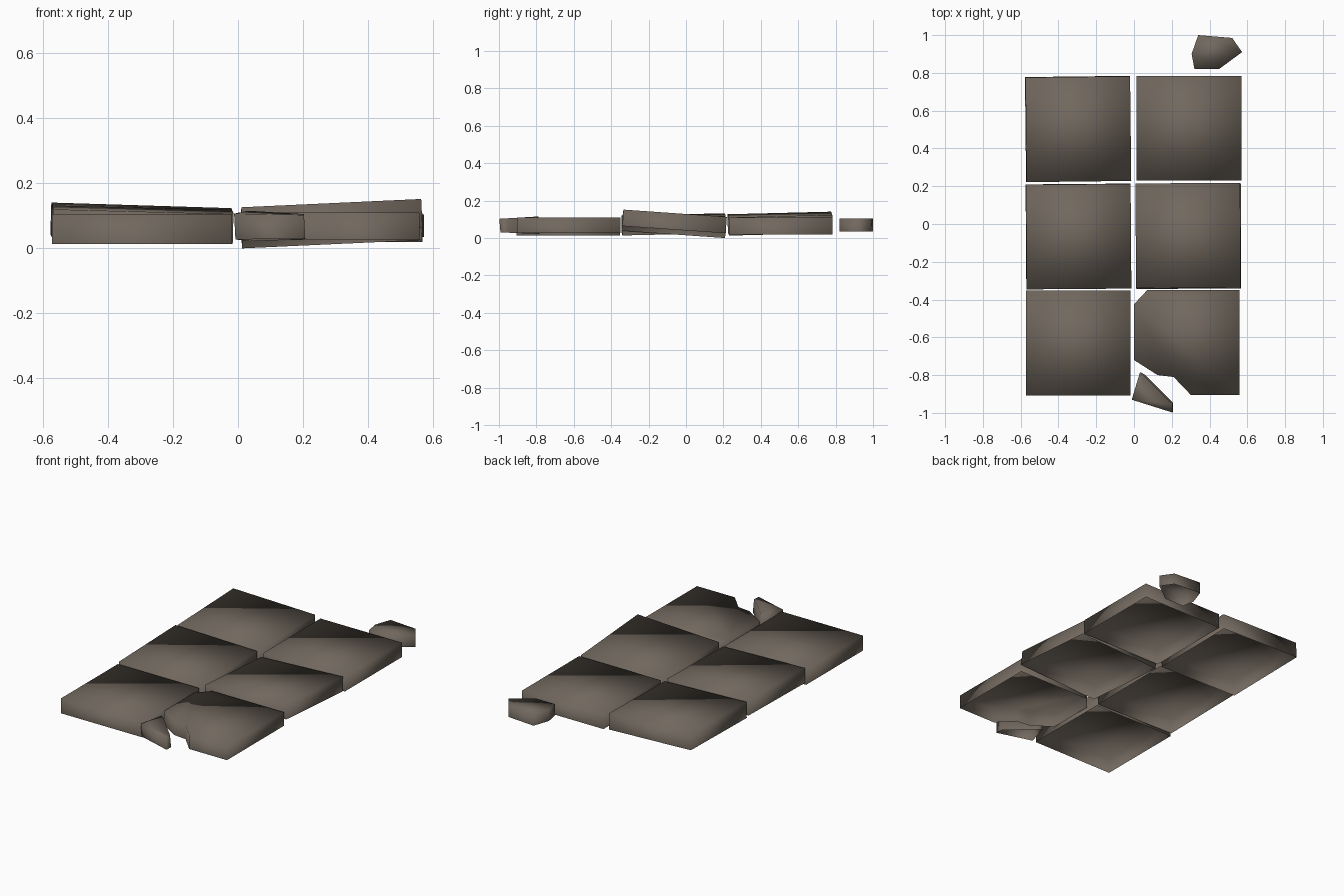
import bpy, bmesh
from mathutils import Matrix, Euler

if "Cube" in bpy.data.objects:
    bpy.data.objects.remove(bpy.data.objects["Cube"])

stone = bpy.data.materials.new("dark_paving_stone")
stone.diffuse_color = (0.165, 0.138, 0.112, 1)
stone.use_nodes = True
stone.node_tree.nodes["Principled BSDF"].inputs["Base Color"].default_value = stone.diffuse_color


def finish(bm, name):
    """Turn a bmesh into a smooth shaded stone object."""
    for f in bm.faces:
        f.smooth = True
    me = bpy.data.meshes.new(name)
    bm.to_mesh(me)
    bm.free()
    me.materials.append(stone)
    ob = bpy.data.objects.new(name, me)
    bpy.context.collection.objects.link(ob)


def tile(name, x, y, z, thick, slope_x, slope_y, yaw):
    """Square slab, open underneath, tilted by its height slopes along x and y."""
    bm = bmesh.new()
    bmesh.ops.create_cube(bm, size=1)
    base = [f for f in bm.faces if f.normal.z < -0.5]
    bmesh.ops.delete(bm, geom=base, context='FACES_ONLY')
    m = (Matrix.Translation((x, y, z))
         @ Euler((slope_y, -slope_x, yaw)).to_matrix().to_4x4()
         @ Matrix.Diagonal((0.554, 0.554, thick, 1)))
    bm.transform(m)
    finish(bm, name)


def shard(name, outline, z0, z1, shift=(0, 0), grow=(0, 0)):
    """Broken slab, open underneath: base slid by shift, ends thickened along y by grow."""
    bm = bmesh.new()
    yc = sum(p[1] for p in outline) / len(outline)
    top = [bm.verts.new((x, y, z1 + grow[1] * (y - yc))) for x, y in outline]
    low = [bm.verts.new((x + shift[0], y + shift[1], z0 + grow[0] * (y - yc)))
           for x, y in outline]
    bm.faces.new(top)
    n = len(top)
    for i in range(n):
        bm.faces.new((top[i], low[i], low[(i + 1) % n], top[(i + 1) % n]))
    finish(bm, name)


# whole slabs: x, y, z, thickness, slope x, slope y, yaw
tile("front_left_slab", -0.295, -0.63, 0.060, 0.092, 0.0, 0.0, 0.0)
tile("middle_left_slab", -0.294, -0.066, 0.073, 0.092, -0.026, 0.022, 0.008)
tile("back_left_slab", -0.296, 0.503, 0.077, 0.097, -0.031, 0.025, 0.012)
tile("middle_right_slab", 0.288, -0.063, 0.076, 0.088, 0.046, -0.07, 0.007)
tile("back_right_slab", 0.291, 0.507, 0.064, 0.09, 0.0, 0.0, 0.0)

# slab with broken corners
shard("broken_slab", [(0.07, -0.35), (0.0, -0.425), (0.0, -0.72), (0.125, -0.80),
                      (0.21, -0.81), (0.30, -0.904), (0.558, -0.904), (0.558, -0.35)],
      0.026, 0.11)

# loose fragments
shard("front_fragment", [(0.03, -0.79), (-0.012, -0.93), (0.203, -0.998),
                         (0.203, -0.953), (0.052, -0.803)],
      0.026, 0.109, (0.004, 0.006), (-0.04, 0.06))
shard("back_fragment", [(0.305, 0.90), (0.32, 0.82), (0.45, 0.82),
                        (0.572, 0.91), (0.52, 0.985), (0.34, 1.0)], 0.035, 0.105)
